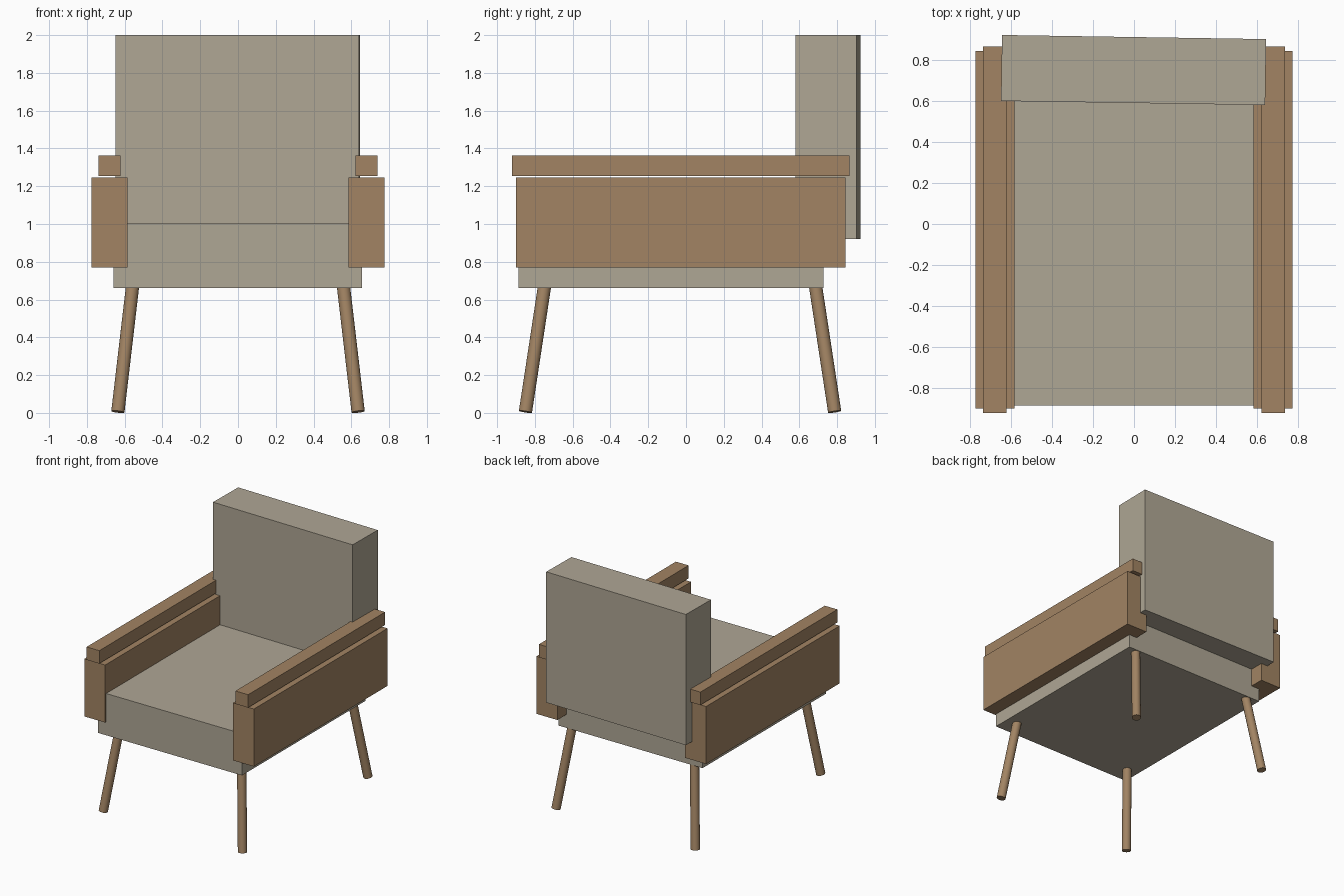
import bpy, math
from mathutils import Vector

if "Cube" in bpy.data.objects:
    bpy.data.objects.remove(bpy.data.objects["Cube"])


def material(name, color):
    m = bpy.data.materials.new(name)
    m.diffuse_color = (*color, 1)
    m.use_nodes = True
    m.node_tree.nodes["Principled BSDF"].inputs["Base Color"].default_value = m.diffuse_color
    return m


fabric = material("fabric", (0.43, 0.385, 0.3))
wood = material("wood", (0.36, 0.23, 0.125))


def box(name, lo, hi, mat, turn=0.0):
    lo, hi = Vector(lo), Vector(hi)
    bpy.ops.mesh.primitive_cube_add(size=1, location=(lo + hi) / 2, rotation=(0, 0, turn))
    ob = bpy.context.object
    ob.name = name
    ob.scale = hi - lo
    ob.data.materials.append(mat)
    bpy.ops.object.transform_apply(location=False, rotation=False, scale=True)


def leg(name, foot, top, radius=0.035):
    foot, top = Vector(foot), Vector(top)
    axis = top - foot
    bpy.ops.mesh.primitive_cylinder_add(vertices=20, radius=radius, depth=axis.length,
                                        location=(foot + top) / 2)
    ob = bpy.context.object
    ob.name = name
    ob.rotation_euler = axis.to_track_quat('Z', 'Y').to_euler()
    ob.data.materials.append(wood)
    bpy.ops.object.shade_smooth_by_angle(angle=math.radians(40))


# Cushions: seat block and slightly turned backrest
box("seat", (-0.66, -0.887, 0.66), (0.657, 0.727, 1.005), fabric)
box("backrest", (-0.647, 0.591, 0.92), (0.643, 0.913, 2.0), fabric, turn=-0.0155)

# Arms and legs on both sides
for side, s in (("left", -1), ("right", 1)):
    x0, x1 = sorted((s * 0.584, s * 0.775))
    box(f"{side}_arm_panel", (x0, -0.9, 0.77), (x1, 0.845, 1.245), wood)
    x0, x1 = sorted((s * 0.622, s * 0.738))
    box(f"{side}_arm_rail", (x0, -0.922, 1.255), (x1, 0.866, 1.362), wood)
    leg(f"{side}_front_leg", (s * 0.636, -0.85, 0.006), (s * 0.556, -0.746, 0.69))
    leg(f"{side}_back_leg", (s * 0.636, 0.787, 0.006), (s * 0.556, 0.683, 0.69))
